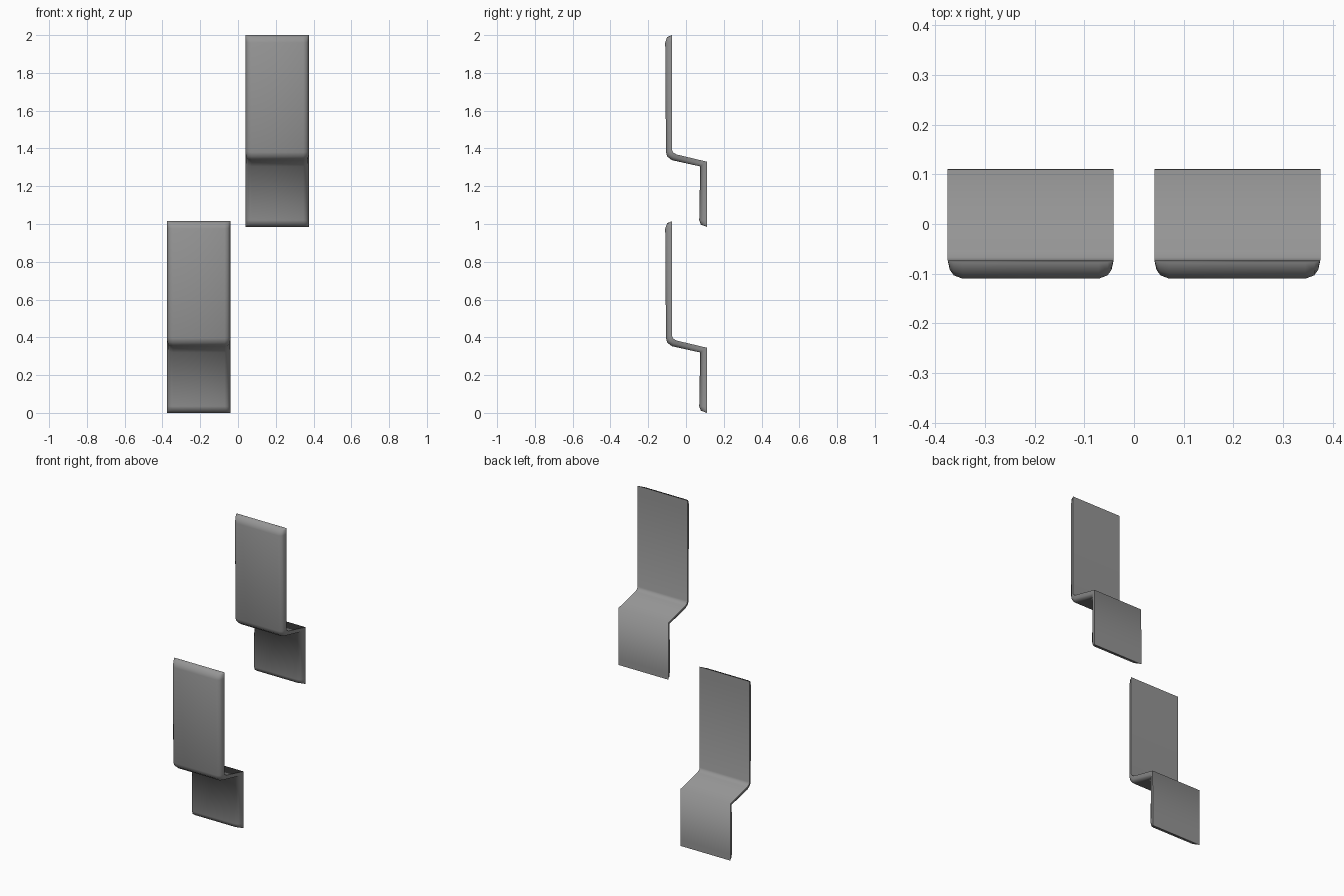
import bpy, bmesh, math
from mathutils import Vector

cube = bpy.data.objects.get("Cube")
if cube:
    bpy.data.objects.remove(cube, do_unlink=True)

grey = bpy.data.materials.new("plain grey")
grey.use_nodes = True
colour = (0.3, 0.3, 0.3, 1)
grey.diffuse_color = colour
grey.node_tree.nodes["Principled BSDF"].inputs["Base Color"].default_value = colour

# Profile stations down the strip: back (y, z), front (y, z)
STATIONS = [
    ((-.073, 1.015), (-.078, 1.014)),
    ((-.073, 1.006), (-.100, 1.004)),
    ((-.073, .98), (-.110, .975)),
    ((-.073, .405), (-.106, .395)),
    ((-.067, .393), (-.099, .372)),
    ((-.050, .383), (-.075, .353)),
    ((.110, .345), (.075, .320)),
    ((.111, .035), (.070, .035)),
    ((.111, .012), (.078, .012)),
    ((.111, .000), (.105, .002)),
]
# Rounded rim: inset from the side edge, share of the thickness
RIM = [(0, 0), (.004, .5), (.012, .82), (.03, 1)]
HALF = 0.167


def bent_strip(name, x, z):
    bm = bmesh.new()
    rings = []
    for back, front in STATIONS:
        b, f = Vector((0, *back)), Vector((0, *front))
        left = [(inset - HALF, share) for inset, share in RIM]
        section = left + [(-px, share) for px, share in reversed(left)]
        rings.append([bm.verts.new(b.lerp(f, s) + Vector((px, 0, 0)))
                      for px, s in section])
    n = len(rings[0])
    for a, b in zip(rings, rings[1:]):
        for i in range(n):
            j = (i + 1) % n
            bm.faces.new((a[i], a[j], b[j], b[i]))
    # Close the top and bottom ends
    bm.faces.new(rings[0])
    bm.faces.new(rings[-1])
    bmesh.ops.recalc_face_normals(bm, faces=bm.faces)
    mesh = bpy.data.meshes.new(name)
    bm.to_mesh(mesh)
    bm.free()
    mesh.materials.append(grey)
    obj = bpy.data.objects.new(name, mesh)
    obj.location = (x, 0, z)
    bpy.context.collection.objects.link(obj)
    bpy.ops.object.select_all(action='DESELECT')
    obj.select_set(True)
    bpy.context.view_layer.objects.active = obj
    bpy.ops.object.shade_smooth_by_angle(angle=math.radians(80))


# Two identical bent plates, staggered in height
bent_strip("lower_bent_plate", -0.208, 0)
bent_strip("upper_bent_plate", 0.208, 0.985)
